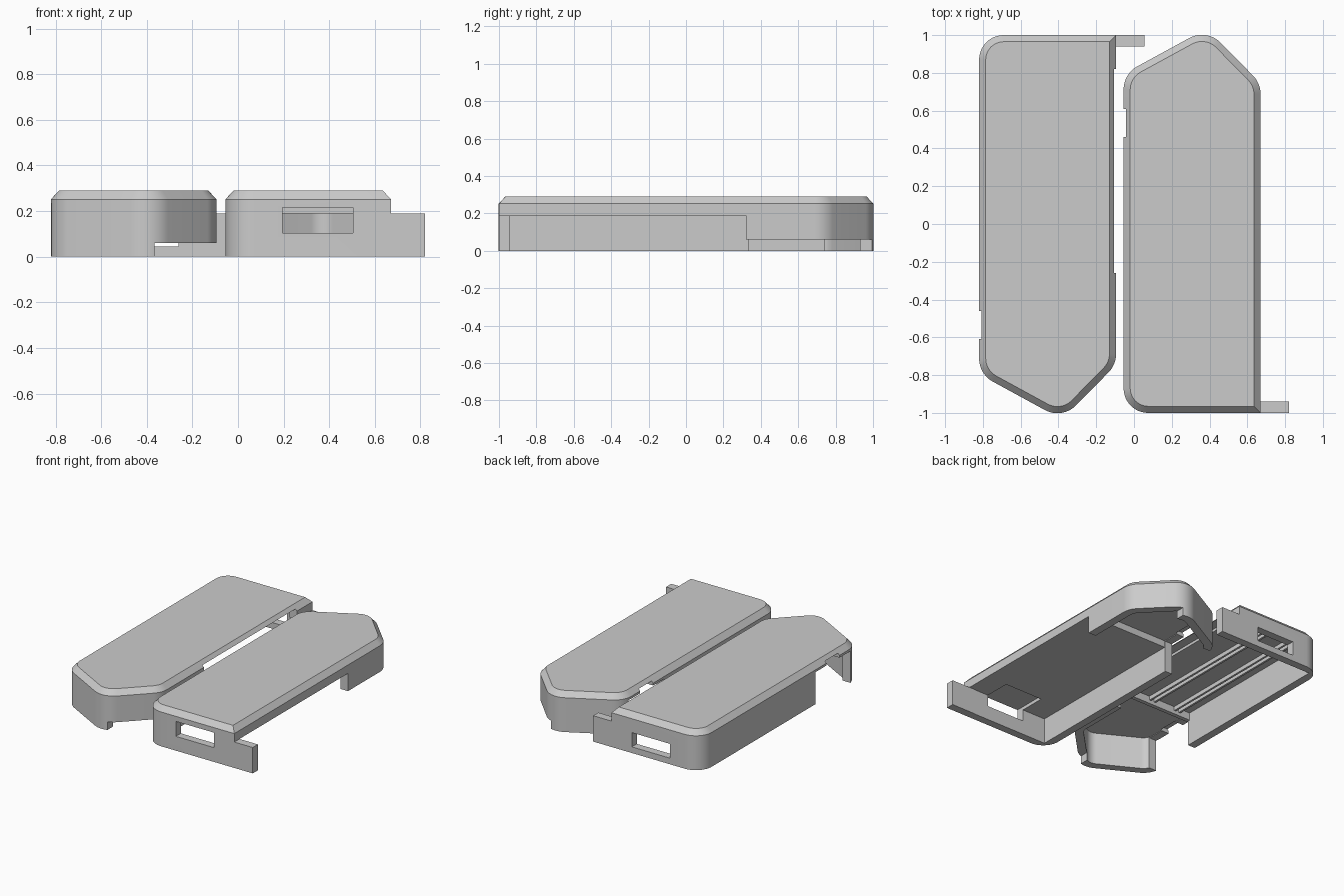
import bpy, bmesh, math
from mathutils import Matrix, Vector

cube = bpy.data.objects.get("Cube")
if cube:
    bpy.data.objects.remove(cube, do_unlink=True)

GREY = (0.6, 0.6, 0.6, 1)
mat = bpy.data.materials.new("plain grey")
mat.use_nodes = True
mat.diffuse_color = GREY
mat.node_tree.nodes["Principled BSDF"].inputs["Base Color"].default_value = GREY

WALL, ROOF, SHOULDER, TOP, BEVEL = 0.06, 0.24, 0.252, 0.29, 0.035
# Case corners, counter-clockwise, with corner radius
CORNERS = [(0.67, -1, 0), (0.67, 0.745, 0.14), (0.385, 1.035, 0.14),
           (-0.055, 0.795, 0.14), (-0.055, -1, 0.13)]


def outline(inset):
    """Rounded outline moved inward by inset."""
    pts, n = [], len(CORNERS)
    for i, (x, y, r) in enumerate(CORNERS):
        p = Vector((x, y))
        a = (p - Vector(CORNERS[i - 1][:2])).normalized()
        b = (Vector(CORNERS[(i + 1) % n][:2]) - p).normalized()
        na, nb = Vector((a.y, -a.x)), Vector((b.y, -b.x))
        mid = (na + nb) / (1 + na.dot(nb))
        if r == 0:
            pts.append(p - mid * inset)
            continue
        centre, turn = p - mid * r, na.angle(nb)
        start = math.atan2(na.y, na.x)
        for k in range(13):
            t = start + turn * k / 12
            pts.append(centre + Vector((math.cos(t), math.sin(t))) * (r - inset))
    return pts


def make_object(name, bm):
    bmesh.ops.recalc_face_normals(bm, faces=bm.faces)
    mesh = bpy.data.meshes.new(name)
    bm.to_mesh(mesh)
    bm.free()
    mesh.materials.append(mat)
    obj = bpy.data.objects.new(name, mesh)
    bpy.context.collection.objects.link(obj)
    return obj


def box(name, xs, ys, zs):
    bm = bmesh.new()
    bmesh.ops.create_cube(bm, size=1)
    for v in bm.verts:
        v.co = [lo + (hi - lo) * (c + 0.5) for c, (lo, hi) in zip(v.co, (xs, ys, zs))]
    return make_object(name, bm)


def combine(obj, other, operation):
    mod = obj.modifiers.new("combine", "BOOLEAN")
    mod.operation, mod.object, mod.solver = operation, other, "EXACT"
    bpy.context.view_layer.update()
    graph = bpy.context.evaluated_depsgraph_get()
    mesh = bpy.data.meshes.new_from_object(obj.evaluated_get(graph))
    obj.modifiers.clear()
    obj.data = mesh
    bpy.data.objects.remove(other, do_unlink=True)


def place_left(obj):
    """Mirror a part front to back and move it to the left half."""
    obj.data.transform(Matrix.Translation((-0.765, 0, 0)) @ Matrix.Diagonal((1, -1, 1, 1)))
    obj.data.flip_normals()


def shell(name, ceiling, slot_z, extra_cuts):
    # Hollow body: inner roof, inner wall, rim, outer wall, bevelled top
    bm = bmesh.new()
    loops = []
    for inset, z in ((WALL, ROOF), (WALL, 0), (0, 0), (0, SHOULDER), (BEVEL, TOP)):
        loops.append([bm.verts.new((p.x, p.y, z)) for p in outline(inset)])
    bm.faces.new(loops[0])
    bm.faces.new(loops[-1])
    for low, high in zip(loops, loops[1:]):
        for i in range(len(low)):
            bm.faces.new((low[i - 1], low[i], high[i], high[i - 1]))
    body = make_object(name, bm)

    # Thicker roof over the main bay
    combine(body, box("roof_block", (0, 0.63), (-0.95, 0.33), (0.18, 0.26)), "UNION")
    # Main bay, open long side, short tip, side opening, side notch, end slot
    cuts = [((0.004, 0.608), (-0.942, 0.34), (-0.1, ceiling)),
            ((0.6, 0.8), (-0.941, 0.32), (-0.1, 0.19)),
            ((0.4, 0.8), (0.3, 1.1), (-0.1, 0.06)),
            ((-0.2, 0.012), (0.335, 0.74), (-0.1, 0.235)),
            ((-0.3, 0.015), (0.46, 0.61), (-0.2, 0.265)),
            ((0.195, 0.505), (-1.1, -0.75), slot_z)] + extra_cuts
    for c in cuts:
        combine(body, box("cutter", *c), "DIFFERENCE")
    # Tab continuing the end wall
    combine(body, box("tab", (0.62, 0.82), (-1, -0.94), (0, 0.19)), "UNION")

    bpy.ops.object.select_all(action="DESELECT")
    body.select_set(True)
    bpy.context.view_layer.objects.active = body
    bpy.ops.object.shade_smooth_by_angle(angle=math.radians(25))
    return body


shell("right_case_half", 0.19, (0.105, 0.215), [])
place_left(shell("left_case_half", 0.245, (0.045, 0.15),
                 [((0.59, 0.9), (-0.82, 0.26), (-0.2, 0.265))]))

# Cross rib and guide rails inside the left half
place_left(box("cross_rib", (0, 0.612), (0.32, 0.35), (0.19, 0.255)))
for i, x in enumerate((0.085, 0.125, 0.305, 0.345)):
    place_left(box(f"guide_rail_{i + 1}", (x, x + 0.015), (-0.85, 0.33), (0.215, 0.255)))
